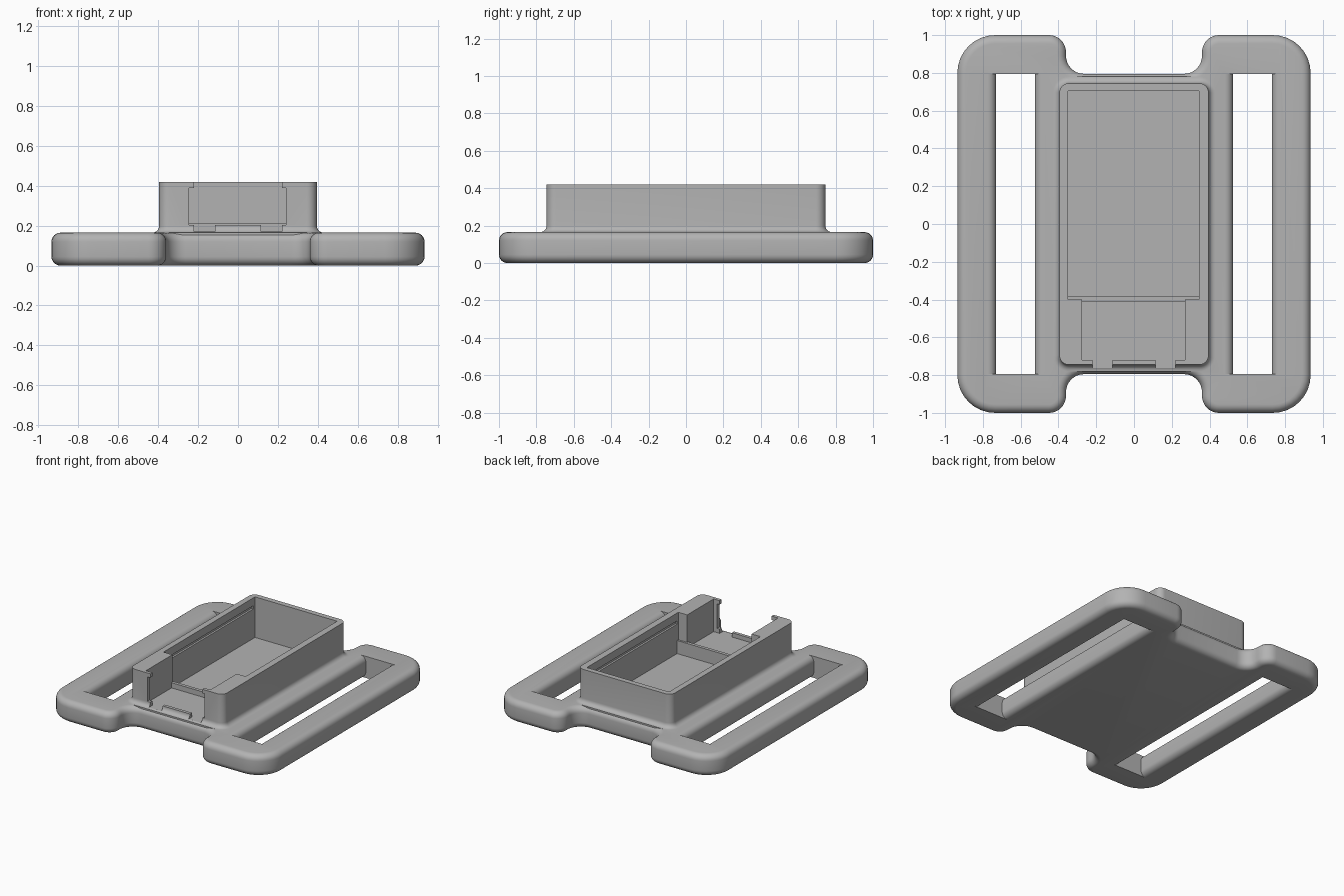
import bpy, bmesh, math
from mathutils import Vector

cube = bpy.data.objects.get("Cube")
if cube:
    bpy.data.objects.remove(cube, do_unlink=True)

grey = bpy.data.materials.new("matte grey plastic")
grey.use_nodes = True
grey.diffuse_color = (0.45, 0.45, 0.45, 1)
grey.node_tree.nodes["Principled BSDF"].inputs["Base Color"].default_value = (0.45, 0.45, 0.45, 1)


def make_object(name, bm):
    bmesh.ops.recalc_face_normals(bm, faces=bm.faces)
    mesh = bpy.data.meshes.new(name)
    bm.to_mesh(mesh)
    bm.free()
    mesh.materials.append(grey)
    obj = bpy.data.objects.new(name, mesh)
    bpy.context.collection.objects.link(obj)
    return obj


def rounded(corners, steps=8):
    """Round each (x, y, radius) corner of a closed outline."""
    pts = []
    for i, (x, y, r) in enumerate(corners):
        p = Vector((x, y))
        a = (Vector(corners[i - 1][:2]) - p).normalized()
        b = (Vector(corners[(i + 1) % len(corners)][:2]) - p).normalized()
        if r == 0:
            pts.append(p)
            continue
        for k in range(steps + 1):
            t = k / steps * math.pi / 2
            pts.append(p + a * r * (1 - math.sin(t)) + b * r * (1 - math.cos(t)))
    return pts


def loft(name, rings):
    """Skin a stack of equal 3D rings and cap both ends."""
    bm = bmesh.new()
    loops = [[bm.verts.new(p) for p in ring] for ring in rings]
    for low, high in zip(loops, loops[1:]):
        for i in range(len(low)):
            j = (i + 1) % len(low)
            bm.faces.new((low[i], low[j], high[j], high[i]))
    bm.faces.new(loops[0])
    bm.faces.new(loops[-1])
    return make_object(name, bm)


def rounded_box(x, y, r, z):
    corners = [(-x, -y, r), (x, -y, r), (x, y, r), (-x, y, r)]
    return [(p.x, p.y, z) for p in rounded(corners)]


def block(name, x0, x1, y0, y1, z0, z1):
    base = [(x0, y0), (x1, y0), (x1, y1), (x0, y1)]
    return loft(name, [[(x, y, z) for x, y in base] for z in (z0, z1)])


def apply_modifier(obj, kind, **settings):
    mod = obj.modifiers.new(kind, kind)
    for key, value in settings.items():
        setattr(mod, key, value)
    bpy.context.view_layer.objects.active = obj
    bpy.ops.object.modifier_apply(modifier=mod.name)


def combine(obj, other, operation):
    apply_modifier(obj, "BOOLEAN", object=other, operation=operation, solver="EXACT")
    bpy.data.objects.remove(other, do_unlink=True)


# Buckle plate with a notched waist at each end
W, L, H, R = 0.935, 1.0, 0.165, 0.045
quarter = [(W, L, 0.2), (0.36, L, 0.09), (0.36, 0.795, 0.095)]
outline = quarter + [(-x, y, r) for x, y, r in reversed(quarter)]
outline += [(-x, -y, r) for x, y, r in outline]
plan = rounded(outline)
plate = loft("buckle_plate", [[(p.x, p.y, z) for p in plan] for z in (0, H)])
apply_modifier(plate, "BEVEL", width=R, segments=6, limit_method="ANGLE",
               angle_limit=math.radians(60))

# Strap slots with rounded long edges and flat ends
for side in (-1, 1):
    section = []
    for sx, edge in ((-1, 0.525), (1, 0.73)):
        column = [(edge + sx * R, -0.02)]
        column += [(edge + sx * R * (1 - math.sin(k * math.pi / 12)),
                    R * (1 - math.cos(k * math.pi / 12))) for k in range(7)]
        column += [(x, H - z) for x, z in reversed(column)]
        section += column if sx < 0 else column[::-1]
    slot = loft("slot_cutter", [[(side * x, y, z) for x, z in section] for y in (-0.795, 0.795)])
    combine(plate, slot, "DIFFERENCE")

# Housing walls with a small flare where they meet the plate
BX, BY, BR, F = 0.395, 0.745, 0.05, 0.035
rings = [rounded_box(BX + F, BY + F, BR + F, 0.12)]
for k in range(7):
    t = k * math.pi / 12
    flare = F * (1 - math.sin(t))
    rings.append(rounded_box(BX + flare, BY + flare, BR + flare, H + F * (1 - math.cos(t))))
rings.append(rounded_box(BX, BY, BR, 0.42))
combine(plate, loft("housing", rings), "UNION")

# Main compartment, cable channel, front opening and side grooves
FLOOR, CHANNEL = 0.11, 0.17
cuts = [
    (-0.35, 0.345, -0.40, 0.705, FLOOR, 0.6),
    (-0.275, 0.27, -0.72, -0.39, CHANNEL, 0.6),
    (-0.245, 0.24, -0.80, -0.71, 0.203, 0.39),
    (-0.22, 0.22, -0.80, -0.71, 0.38, 0.6),
    (-0.22, -0.115, -0.80, -0.71, CHANNEL, 0.25),
    (0.115, 0.22, -0.80, -0.71, CHANNEL, 0.25),
    (-0.365, 0.36, -0.385, 0.69, 0.335, 0.36),
]
for cut in cuts:
    combine(plate, block("cutter", *cut), "DIFFERENCE")

# Low retaining rib between compartment and channel
combine(plate, block("rib", -0.36, 0.355, -0.41, -0.385, FLOOR - 0.02, 0.21), "UNION")

plate.select_set(True)
bpy.context.view_layer.objects.active = plate
bpy.ops.object.shade_smooth_by_angle(angle=math.radians(35))
